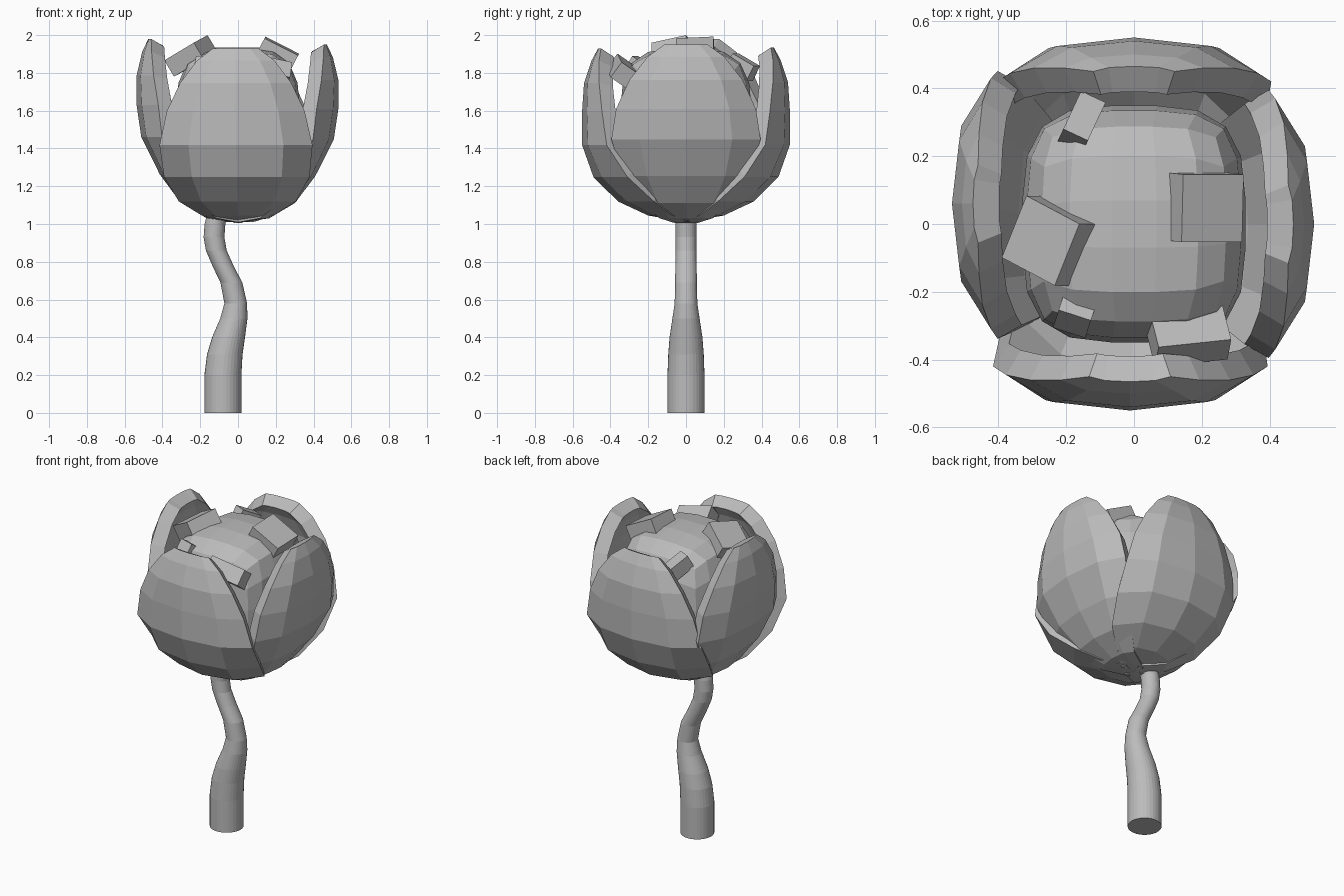
import bpy, bmesh, math
from mathutils import Matrix, Vector

if "Cube" in bpy.data.objects:
    bpy.data.objects.remove(bpy.data.objects["Cube"])

grey = bpy.data.materials.new("plain_grey")
grey.diffuse_color = (0.5, 0.5, 0.5, 1)
grey.use_nodes = True
grey.node_tree.nodes["Principled BSDF"].inputs["Base Color"].default_value = grey.diffuse_color


def make_object(name, bm):
    mesh = bpy.data.meshes.new(name)
    bm.to_mesh(mesh)
    bm.free()
    mesh.materials.append(grey)
    obj = bpy.data.objects.new(name, mesh)
    bpy.context.collection.objects.link(obj)
    return obj


# Stem: stacked rings (x, z, radius) along a wavy, tapering path
STEM = [(-0.08, 0, 0.098), (-0.08, 0.2, 0.098), (-0.07, 0.31, 0.094),
        (-0.05, 0.4, 0.087), (-0.022, 0.5, 0.072), (-0.012, 0.58, 0.060),
        (-0.035, 0.69, 0.058), (-0.08, 0.78, 0.056), (-0.115, 0.86, 0.055),
        (-0.127, 0.93, 0.055), (-0.122, 1.0, 0.055), (-0.10, 1.08, 0.055)]
SIDES = 32
bm = bmesh.new()
rings = []
for x, z, r in STEM:
    rings.append([bm.verts.new((x + r * math.cos(a), r * math.sin(a), z))
                  for a in (2 * math.pi * k / SIDES for k in range(SIDES))])
for low, high in zip(rings, rings[1:]):
    for k in range(SIDES):
        n = (k + 1) % SIDES
        bm.faces.new((low[k], low[n], high[n], high[k]))
bm.faces.new(rings[0][::-1])
bm.faces.new(rings[-1])
make_object("stem", bm)

# Petal rows: height, distance from the axis, half width, edge curl
OUTER = [(1.01, 0.00, 0.08, 0.02), (1.045, 0.20, 0.19, 0.13),
         (1.12, 0.36, 0.31, 0.19), (1.25, 0.49, 0.385, 0.18),
         (1.42, 0.55, 0.405, 0.13), (1.60, 0.55, 0.365, 0.105),
         (1.75, 0.54, 0.295, 0.08), (1.87, 0.50, 0.205, 0.04),
         (1.935, 0.465, 0.12, 0.015)]
INNER = [(1.005, 0.00, 0.06, 0.02), (1.03, 0.17, 0.14, 0.05),
         (1.11, 0.31, 0.24, 0.08), (1.25, 0.42, 0.335, 0.09),
         (1.44, 0.52, 0.395, 0.11), (1.60, 0.545, 0.37, 0.115),
         (1.75, 0.545, 0.30, 0.09), (1.87, 0.515, 0.205, 0.05),
         (1.935, 0.482, 0.115, 0.015)]


def petal(name, degrees, rows, top, shift, reach):
    bm = bmesh.new()
    turn = Matrix.Rotation(math.radians(degrees), 3, 'Z')
    grid = []
    for z, r, w, curl in rows:
        t = (z - 1.0) / 0.935
        row = []
        for u in (-1, -0.62, 0, 0.62, 1):
            p = Vector((w * u + shift * min(1, 2 * t),
                        -(r * reach - curl * abs(u) ** 3),
                        1.0 + t * (top - 1.0)))
            row.append(bm.verts.new(turn @ p))
        grid.append(row)
    for low, high in zip(grid, grid[1:]):
        for j in range(4):
            bm.faces.new((low[j], low[j + 1], high[j + 1], high[j]))
    obj = make_object(name, bm)
    shell = obj.modifiers.new("thickness", 'SOLIDIFY')
    shell.thickness = 0.085
    shell.offset = -1


petal("front_petal", 0, OUTER, 1.93, -0.012, 1.0)
petal("right_petal", 90, INNER, 1.95, 0.0, 0.975)
petal("back_petal", 180, OUTER, 1.935, 0.0, 1.0)
petal("left_petal", 270, INNER, 1.98, -0.06, 0.985)

# Bud core: subdivided cube pushed to a rounded box, shallower below
bm = bmesh.new()
bmesh.ops.create_cube(bm, size=2)
bmesh.ops.subdivide_edges(bm, edges=bm.edges[:], cuts=4, use_grid_fill=True)
for v in bm.verts:
    size = sum(abs(c) ** 3.5 for c in v.co) ** (1 / 3.5)
    q = v.co / size
    v.co = (q.x * 0.33, q.y * 0.35, 1.50 + q.z * (0.43 if q.z > 0 else 0.40))
make_object("bud_core", bm)

# Loose blocks resting on the core: centre, size, tilt in degrees
BLOCKS = [("right_block", (0.20, 0.05, 1.88), (0.20, 0.20, 0.14), (3, 27, 0)),
          ("left_block", (-0.25, -0.05, 1.89), (0.20, 0.20, 0.10), (13, -28, -28)),
          ("front_right_block", (0.16, -0.325, 1.80), (0.22, 0.14, 0.10), (-35, 12, 6)),
          ("front_left_block", (-0.17, -0.255, 1.82), (0.10, 0.10, 0.10), (-33, 0, -18)),
          ("back_block", (-0.155, 0.30, 1.83), (0.08, 0.14, 0.09), (-28, 0, -25))]
for name, centre, size, tilt in BLOCKS:
    bm = bmesh.new()
    bmesh.ops.create_cube(bm, size=1)
    bmesh.ops.scale(bm, vec=size, verts=bm.verts)
    obj = make_object(name, bm)
    obj.location = centre
    obj.rotation_euler = [math.radians(a) for a in tilt]
